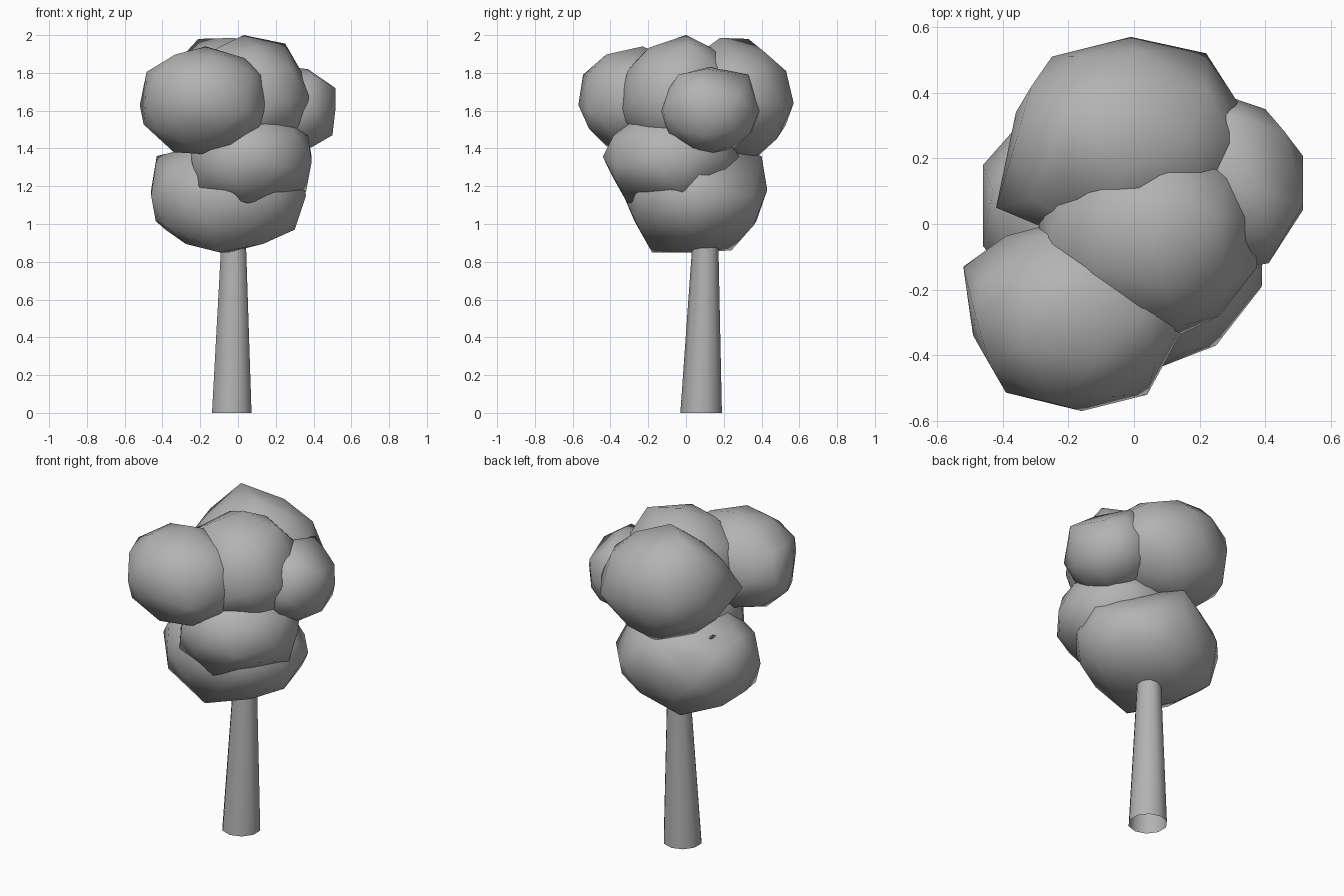
import bpy
import bmesh
from mathutils import Vector

default_cube = bpy.data.objects.get("Cube")
if default_cube:
    bpy.data.objects.remove(default_cube, do_unlink=True)

# One plain grey for the whole tree
grey = bpy.data.materials.new("plain grey")
grey.use_nodes = True
colour = (0.45, 0.45, 0.45, 1.0)
grey.diffuse_color = colour
grey.node_tree.nodes["Principled BSDF"].inputs["Base Color"].default_value = colour


def finish(bm, name):
    """Turn a bmesh into a smooth shaded object."""
    for face in bm.faces:
        face.smooth = True
    mesh = bpy.data.meshes.new(name)
    bm.to_mesh(mesh)
    bm.free()
    mesh.materials.append(grey)
    obj = bpy.data.objects.new(name, mesh)
    bpy.context.collection.objects.link(obj)
    return obj


def foliage(name, low, high, corners):
    """Low-poly clump filling a box, with some vertices pulled out to corners."""
    low, high = Vector(low), Vector(high)
    centre, half = (low + high) / 2, (high - low) / 2
    bm = bmesh.new()
    bmesh.ops.create_icosphere(bm, subdivisions=2, radius=1)
    reach = [max(v.co[axis] for v in bm.verts) for axis in range(3)]
    for v in bm.verts:
        v.co = Vector(centre[a] + v.co[a] / reach[a] * half[a] for a in range(3))
    free = list(bm.verts)
    for corner in map(Vector, corners):
        nearest = min(free, key=lambda v: (v.co - corner).length)
        nearest.co = corner
        free.remove(nearest)
    # Rebuild the skin so the clump stays convex
    bmesh.ops.delete(bm, geom=list(bm.edges), context="EDGES_FACES")
    bmesh.ops.convex_hull(bm, input=list(bm.verts))
    loose = [v for v in bm.verts if not v.link_faces]
    bmesh.ops.delete(bm, geom=loose, context="VERTS")
    bmesh.ops.recalc_face_normals(bm, faces=list(bm.faces))
    return finish(bm, name)


def limb(name, start, end, start_radius, end_radius, sides):
    """Open tapered tube between two points, with level end rings."""
    bm = bmesh.new()
    bmesh.ops.create_cone(bm, segments=sides, radius1=start_radius,
                          radius2=end_radius, depth=1, cap_ends=False)
    start, end = Vector(start), Vector(end)
    for v in bm.verts:
        ring = end if v.co.z > 0 else start
        v.co = ring + Vector((v.co.x, v.co.y, 0))
    return finish(bm, name)


# Trunk and the small branch whose tip shows at the back
limb("trunk", (-0.033, 0.08, 0), (-0.02, 0.11, 1.2), 0.11, 0.055, 10)
limb("back_branch", (-0.02, 0.11, 1.1), (-0.32, 0.19, 1.38), 0.03, 0.013, 6)

# Foliage clumps
foliage("lower_foliage", (-0.46, -0.33, 0.85), (0.36, 0.43, 1.45), [
    (-0.43, 0.1, 1.36), (-0.46, 0.18, 1.18), (0.3, 0.02, 0.97),
    (-0.13, 0.24, 0.86), (-0.1, -0.18, 0.85), (0, 0.43, 1.18),
    (-0.385, 0.2, 0.97), (-0.37, -0.15, 0.98), (-0.03, 0.4, 1.36),
    (0.24, 0.2, 1.28)])
foliage("lower_front_foliage", (-0.25, -0.44, 1.11), (0.39, 0.28, 1.6), [
    (0.39, -0.19, 1.33), (0.25, -0.37, 1.3), (0.36, -0.02, 1.17),
    (0.05, -0.31, 1.11), (-0.21, -0.27, 1.19)])
foliage("upper_front_foliage", (-0.52, -0.57, 1.37), (0.16, 0.02, 1.94), [
    (-0.17, -0.23, 1.94), (-0.52, -0.13, 1.63), (-0.46, -0.17, 1.78),
    (-0.16, -0.57, 1.63), (0.16, -0.3, 1.63), (0.03, -0.28, 1.88),
    (-0.34, -0.3, 1.38), (0.04, -0.52, 1.6), (-0.35, -0.5, 1.55),
    (-0.25, -0.545, 1.79), (-0.49, -0.34, 1.63), (-0.41, -0.14, 1.46)])
foliage("back_foliage", (-0.4, -0.08, 1.35), (0.33, 0.575, 1.96), [
    (-0.21, 0.33, 1.98), (-0.02, 0.18, 1.985), (-0.01, 0.57, 1.64),
    (0.22, 0.52, 1.62), (-0.25, 0.51, 1.65), (-0.42, 0.05, 1.65),
    (0, 0.53, 1.81), (0.22, 0.41, 1.83), (-0.36, 0.34, 1.65),
    (-0.05, 0.37, 1.35), (0.055, 0.48, 1.45)])
foliage("top_foliage", (-0.29, -0.36, 1.36), (0.375, 0.3, 1.98), [
    (0.03, 0, 2), (0.25, 0.02, 1.955), (0.375, 0, 1.66),
    (0.1, -0.355, 1.6), (0.26, -0.28, 1.65), (0.02, -0.26, 1.87),
    (0.345, 0.02, 1.79)])
foliage("side_foliage", (0.05, -0.14, 1.37), (0.515, 0.39, 1.83), [
    (0.515, 0.06, 1.72), (0.5, 0.1, 1.47), (0.41, -0.12, 1.6),
    (0.4, 0.35, 1.6), (0.46, 0.28, 1.68), (0.37, 0.1, 1.82),
    (0.3, 0.33, 1.79), (0.4, -0.04, 1.79)])
